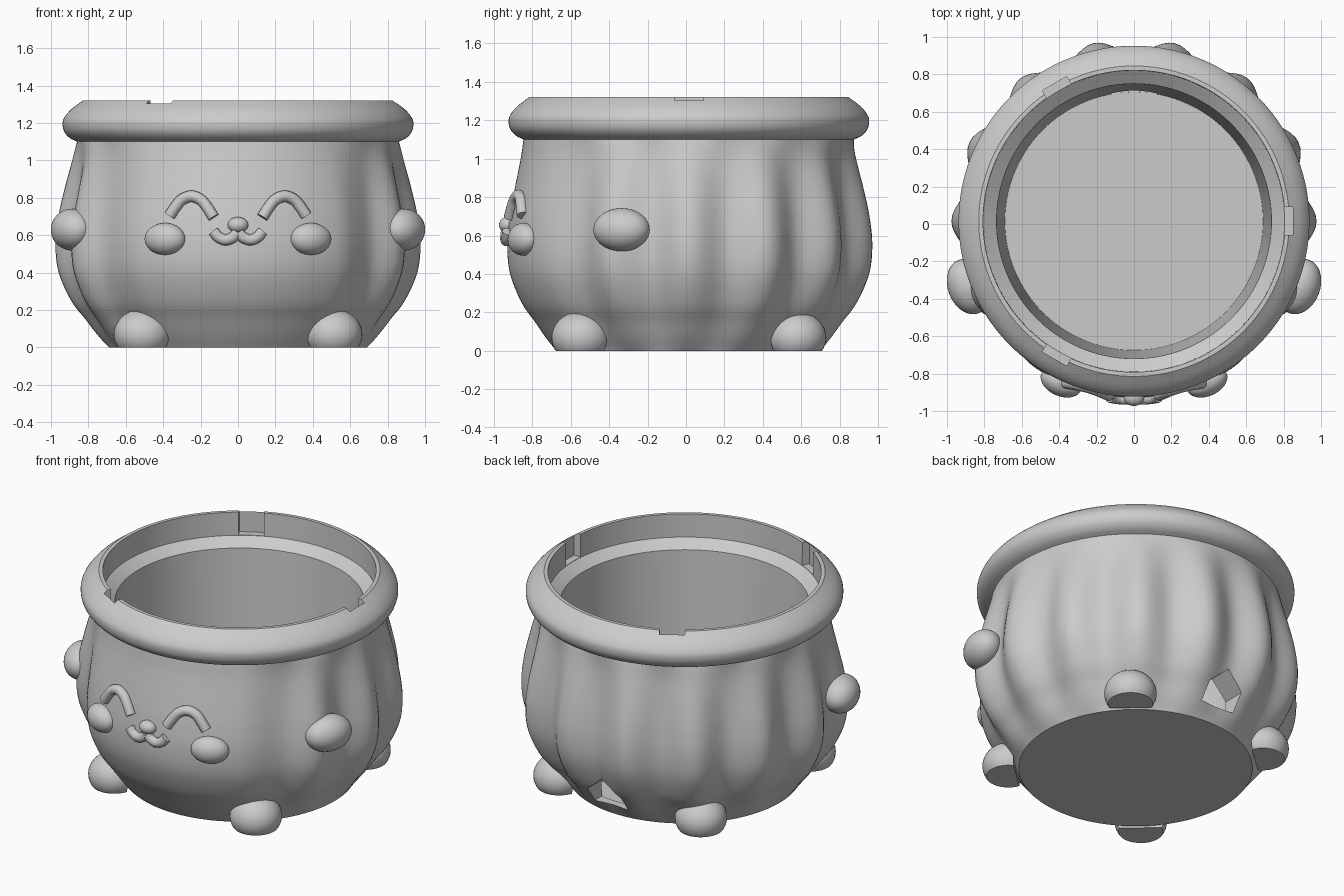
import bpy, bmesh, math
from mathutils import Vector, Matrix

if "Cube" in bpy.data.objects:
    bpy.data.objects.remove(bpy.data.objects["Cube"])

CY = 0.015          # pot axis offset in y
RIBS = 14
SEGS = 196

clay = bpy.data.materials.new("grey_clay")
clay.use_nodes = True
clay.diffuse_color = (0.6, 0.6, 0.6, 1)
clay.node_tree.nodes["Principled BSDF"].inputs["Base Color"].default_value = (0.6, 0.6, 0.6, 1)


def finish(name, bm, smooth=True):
    bmesh.ops.recalc_face_normals(bm, faces=bm.faces)
    mesh = bpy.data.meshes.new(name)
    bm.to_mesh(mesh)
    bm.free()
    mesh.materials.append(clay)
    obj = bpy.data.objects.new(name, mesh)
    bpy.context.collection.objects.link(obj)
    if smooth:
        shade(obj)
    return obj


def activate(obj):
    bpy.ops.object.select_all(action="DESELECT")
    obj.select_set(True)
    bpy.context.view_layer.objects.active = obj


def shade(obj):
    activate(obj)
    bpy.ops.object.shade_smooth_by_angle(angle=math.radians(35))


def spline(points, steps):
    """Smooth curve through points (Catmull-Rom)."""
    pts = [Vector(p) for p in points]
    pts = [2 * pts[0] - pts[1]] + pts + [2 * pts[-1] - pts[-2]]
    out = []
    for a, b, c, d in zip(pts, pts[1:], pts[2:], pts[3:]):
        for i in range(steps):
            t = i / steps
            out.append(0.5 * (2 * b + (c - a) * t + (2 * a - 5 * b + 4 * c - d) * t * t
                              + (3 * b - a - 3 * c + d) * t ** 3))
    return out + [pts[-2]]


# Profiles as (radius, height)
belly = spline([(.69, 0), (.745, .07), (.80, .15), (.87, .25), (.93, .4), (.945, .55),
                (.932, .7), (.905, .85), (.875, 1.0), (.86, 1.1)], 5)
lip = spline([(.86, 1.1), (.90, 1.12), (.93, 1.155), (.938, 1.2), (.925, 1.235),
              (.89, 1.275), (.83, 1.32)], 4)
inside = [Vector(p) for p in [(.807, 1.32), (.805, 1.17), (.735, 1.12), (.69, .08)]]


def belly_radius(z):
    for a, b in zip(belly, belly[1:]):
        if a.y <= z <= b.y:
            return a.x + (b.x - a.x) * (z - a.y) / (b.y - a.y)
    return belly[-1].x


def rib(angle, z):
    """Rib offset; angle is measured from the back, the front panel stays plain."""
    from_back = abs(math.atan2(math.sin(angle), math.cos(angle)))
    if z >= 1.1 or z <= 0:
        return 0
    strength = math.sin(math.pi * z / 1.1) ** 0.8
    wave = -0.007 - 0.038 * math.cos(RIBS * from_back)
    # blend into the front panel past the last groove
    last = 10 * math.pi / RIBS
    t = min(max((from_back - last) / 0.3, 0), 1)
    t = t * t * (3 - 2 * t)
    if from_back > last:
        wave = -0.045
    return strength * wave * (1 - t)


# Pot: one closed shell of outer belly, lip, seat and inner wall
bm = bmesh.new()
rings = []
for p in belly + lip[1:] + inside:
    ring = []
    on_belly = len(rings) < len(belly)
    for i in range(SEGS):
        a = 2 * math.pi * i / SEGS
        r = p.x + (rib(a, p.y) if on_belly else 0)
        ring.append(bm.verts.new((r * math.sin(a), CY + r * math.cos(a), p.y)))
    rings.append(ring)
for low, high in zip(rings, rings[1:]):
    for i in range(SEGS):
        j = (i + 1) % SEGS
        bm.faces.new((low[i], low[j], high[j], high[i]))
bm.faces.new(rings[0])
bm.faces.new(rings[-1])
pot = finish("pot", bm, False)


def cut(obj, bm):
    cutter = finish("cutter", bm, False)
    cutter.hide_render = True
    activate(obj)
    mod = obj.modifiers.new("cut", "BOOLEAN")
    mod.operation = "DIFFERENCE"
    mod.solver = "EXACT"
    mod.object = cutter
    bpy.ops.object.modifier_apply(modifier=mod.name)
    bpy.data.objects.remove(cutter)


def add_box(bm, low, high, matrix=Matrix()):
    low, high = Vector(low), Vector(high)
    size = Matrix.Diagonal((high - low).to_4d())
    size[3][3] = 1
    bmesh.ops.create_cube(bm, size=1, matrix=matrix @ Matrix.Translation((low + high) / 2) @ size)


# Three lid notches inside the lip
bm = bmesh.new()
for k in range(3):
    turn = Matrix.Translation((0, CY, 0)) @ Matrix.Rotation(k * math.tau / 3, 4, "Z")
    add_box(bm, (.76, -.075, 1.172), (.85, .075, 1.45), turn)
cut(pot, bm)

# House-shaped cable hole at the back
bm = bmesh.new()
outline = [(-.12, .085), (.12, .085), (.12, .19), (0, .295), (-.12, .19)]
near = [bm.verts.new((x, .6, z)) for x, z in outline]
far = [bm.verts.new((x, 1.1, z)) for x, z in outline]
bm.faces.new(near)
bm.faces.new(far)
for i in range(len(outline)):
    j = (i + 1) % len(outline)
    bm.faces.new((near[i], near[j], far[j], far[i]))
cut(pot, bm)
shade(pot)

# Low guide strips on the inner floor
bm = bmesh.new()
for x0, x1 in ((-.34, -.295), (-.295, -.2), (.2, .29), (.29, .335)):
    add_box(bm, (x0, -.4, .079), (x1, .515, .086 if abs(x0 + x1) > .55 else .084))
add_box(bm, (-.175, -.455, .079), (.17, -.405, .085))
finish("floor_strips", bm, False)


def ellipsoid(name, loc, radii, yaw=0, planes=()):
    """Ellipsoid turned about z; each plane (point, normal) trims its outer side."""
    bm = bmesh.new()
    bmesh.ops.create_uvsphere(bm, u_segments=36, v_segments=20, radius=1)
    bm.transform(Matrix.Translation(loc) @ Matrix.Rotation(yaw, 4, "Z")
                 @ Matrix.Diagonal((*radii, 1)))
    for co, no in planes:
        geom = bm.verts[:] + bm.edges[:] + bm.faces[:]
        res = bmesh.ops.bisect_plane(bm, geom=geom, plane_co=co, plane_no=no, clear_outer=True)
        edges = [e for e in res["geom_cut"] if isinstance(e, bmesh.types.BMEdge)]
        bmesh.ops.edgeloop_fill(bm, edges=edges)
    return finish(name, bm)


def on_front(x, z, out=0.0):
    return Vector((x, CY - math.sqrt(belly_radius(z) ** 2 - x * x) - out, z))


def tube(name, points, radius):
    """Round bar following the front of the belly."""
    curve = bpy.data.curves.new(name, "CURVE")
    curve.dimensions = "3D"
    curve.bevel_depth = radius
    curve.bevel_resolution = 4
    curve.use_fill_caps = True
    path = spline(points, 5)
    line = curve.splines.new("POLY")
    line.points.add(len(path) - 1)
    for point, p in zip(line.points, path):
        point.co = (*on_front(p.x, p.y, 0.008), 1)
    curve.materials.append(clay)
    obj = bpy.data.objects.new(name, curve)
    bpy.context.collection.objects.link(obj)
    activate(obj)
    bpy.ops.object.convert(target="MESH")
    shade(bpy.context.object)


# Paired parts
for side, s in (("left", 1), ("right", -1)):
    ellipsoid(side + "_paw", (s * .885, -.335, .63), (.11, .152, .112), -s * .36)
    ellipsoid(side + "_cheek", on_front(s * .39, .58), (.115, .075, .085), s * .42)
    tube(side + "_eye", [(s * x, z) for x, z in
                         [(.13, .695), (.165, .75), (.2, .79), (.25, .808),
                          (.3, .79), (.335, .75), (.365, .705)]], .031)
    tube(side + "_mouth", [(s * x, z) for x, z in
                           [(.005, .615), (.025, .59), (.065, .575), (.105, .59), (.13, .62)]], .03)
    for end, e in (("front", -1), ("back", 1)):
        out = Vector((s * .51, e * .56, 0)).normalized()
        ellipsoid(f"{end}_{side}_foot", (s * .51, CY + e * .56, .07), (.155, .155, .135), 0,
                  [((0, 0, 0), (0, 0, -1)), (out * .71 + Vector((0, CY, 0)), -out)])

ellipsoid("nose", on_front(0, .655, .005), (.055, .045, .042))
